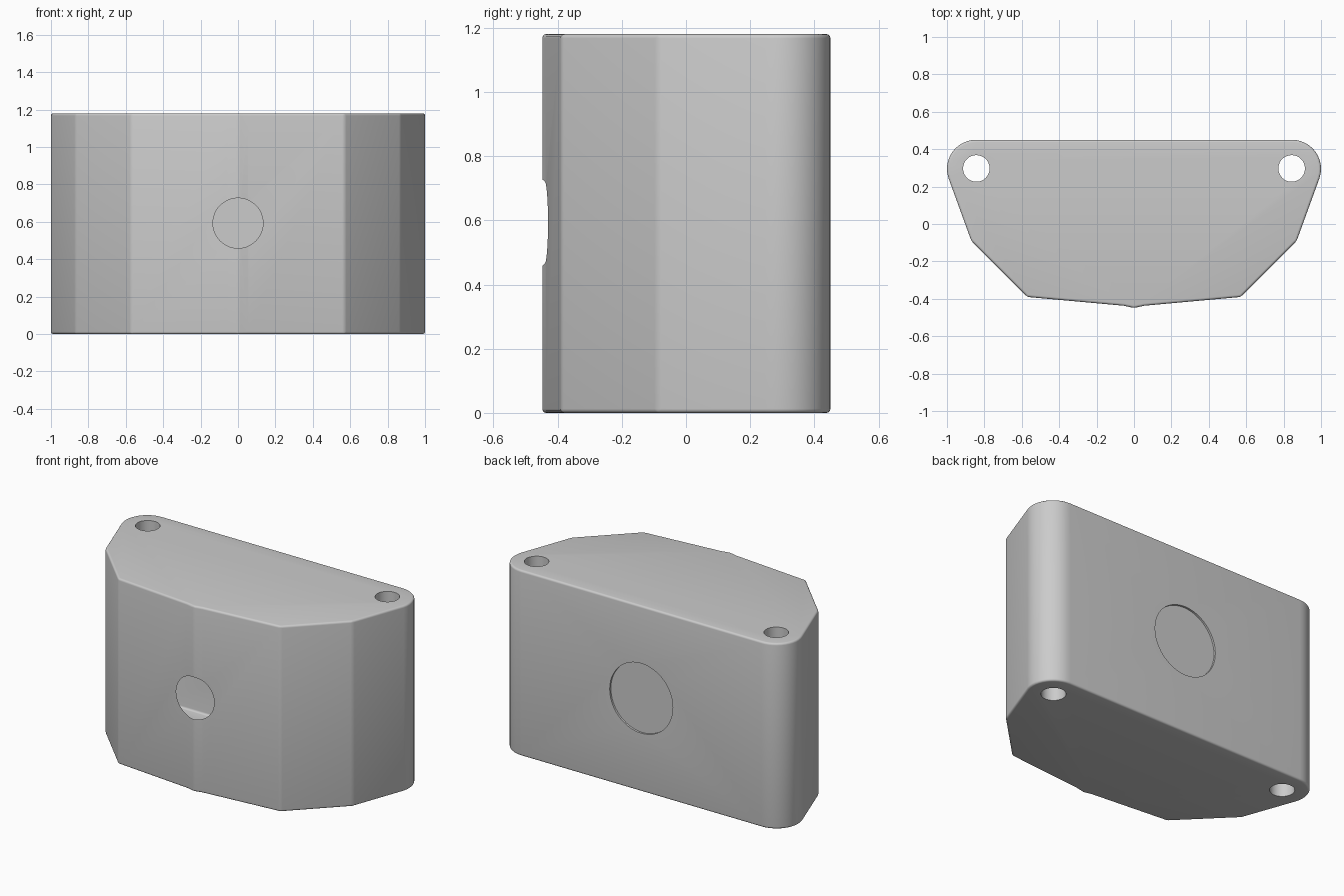
import bpy, bmesh, math

if "Cube" in bpy.data.objects:
    bpy.data.objects.remove(bpy.data.objects["Cube"])

H = 1.18          # height
HOLE_Z = 0.593    # height of the front and back round features
HOLE_R = 0.134


def half_profile():
    # right half of the plan outline, from the front ridge to the back
    pts = [(0.055, -0.437), (0.57, -0.39), (0.87, -0.09)]
    for i in range(13):
        a = math.radians(-18 + 108 * i / 12)
        pts.append((0.845 + 0.155 * math.cos(a), 0.295 + 0.155 * math.sin(a)))
    return pts


def select_only(obj):
    bpy.ops.object.select_all(action='DESELECT')
    obj.select_set(True)
    bpy.context.view_layer.objects.active = obj


def cut_cylinder(target, name, loc, radius, depth, along_y=False):
    rot = (math.pi / 2, 0, 0) if along_y else (0, 0, 0)
    bpy.ops.mesh.primitive_cylinder_add(vertices=48, radius=radius, depth=depth,
                                        location=loc, rotation=rot)
    cutter = bpy.context.object
    cutter.name = name
    cutter.hide_render = True
    select_only(target)
    m = target.modifiers.new(name, 'BOOLEAN')
    m.operation = 'DIFFERENCE'
    m.solver = 'EXACT'
    m.object = cutter
    bpy.ops.object.modifier_apply(modifier=m.name)
    bpy.data.objects.remove(cutter, do_unlink=True)


# housing: extruded plan outline
right = half_profile()
outline = [(0, -0.449)] + right + [(-x, y) for x, y in reversed(right)]
bm = bmesh.new()
base = bm.faces.new([bm.verts.new((x, y, 0)) for x, y in outline])
ext = bmesh.ops.extrude_face_region(bm, geom=[base])
for v in ext['geom']:
    if isinstance(v, bmesh.types.BMVert):
        v.co.z = H
bmesh.ops.recalc_face_normals(bm, faces=bm.faces)
mesh = bpy.data.meshes.new("housing")
bm.to_mesh(mesh)
bm.free()
housing = bpy.data.objects.new("housing", mesh)
bpy.context.collection.objects.link(housing)

# softened edges
select_only(housing)
bev = housing.modifiers.new("soft_edges", 'BEVEL')
bev.width = 0.013
bev.segments = 4
bev.limit_method = 'ANGLE'
bev.angle_limit = math.radians(20)
bpy.ops.object.modifier_apply(modifier=bev.name)

# two vertical screw holes and the shallow round recess on the back
for side in (-1, 1):
    cut_cylinder(housing, "screw_hole", (side * 0.843, 0.297, H / 2), 0.071, 2)
cut_cylinder(housing, "back_recess", (0, 0.54, HOLE_Z), 0.222, 0.204, True)

# front opening: cut, then open it into the thin-walled interior
cut_cylinder(housing, "front_opening", (0, -0.4, HOLE_Z), HOLE_R, 0.4, True)
bm = bmesh.new()
bm.from_mesh(housing.data)
inner = [f for f in bm.faces if all(
    v.co.y < -0.1 and math.hypot(v.co.x, v.co.z - HOLE_Z) < HOLE_R + 0.002
    for v in f.verts)]
bmesh.ops.delete(bm, geom=inner, context='FACES')
bm.to_mesh(housing.data)
bm.free()

select_only(housing)
bpy.ops.object.shade_smooth_by_angle(angle=math.radians(30))
